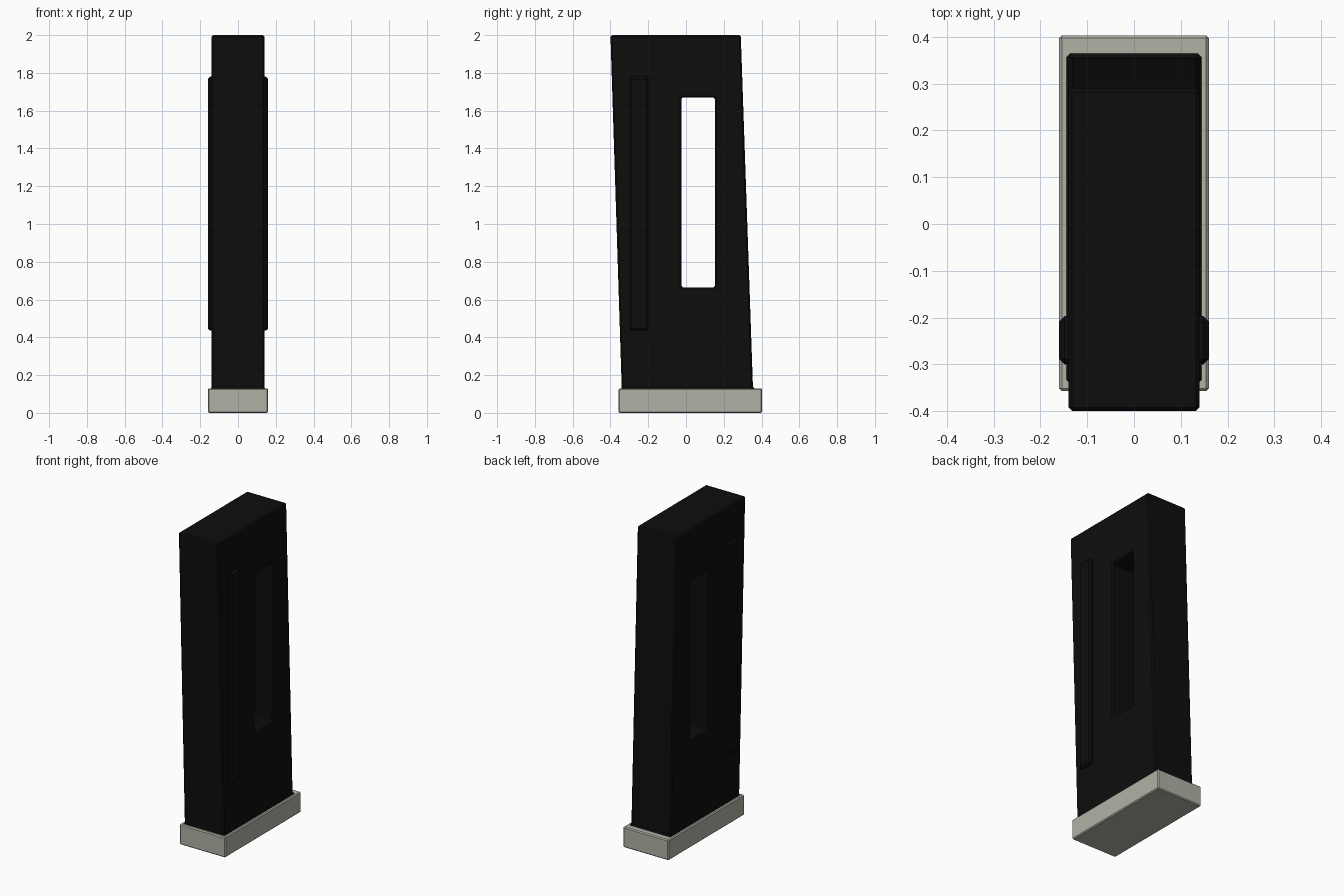
import bpy
import bmesh

cube = bpy.data.objects.get("Cube")
if cube:
    bpy.data.objects.remove(cube, do_unlink=True)


def material(name, color):
    mat = bpy.data.materials.new(name)
    mat.use_nodes = True
    mat.diffuse_color = color
    bsdf = mat.node_tree.nodes["Principled BSDF"]
    bsdf.inputs["Base Color"].default_value = color
    bsdf.inputs["Roughness"].default_value = 0.6
    return mat


black = material("matte black", (0.004, 0.004, 0.004, 1))
grey = material("warm grey", (0.44, 0.44, 0.38, 1))


def finish(name, bm, mat, bevel):
    """Turn a bmesh into a chamfered object."""
    bmesh.ops.recalc_face_normals(bm, faces=bm.faces)
    mesh = bpy.data.meshes.new(name)
    bm.to_mesh(mesh)
    bm.free()
    mesh.materials.append(mat)
    obj = bpy.data.objects.new(name, mesh)
    bpy.context.collection.objects.link(obj)
    mod = obj.modifiers.new("chamfer", "BEVEL")
    mod.width = bevel
    mod.segments = 1
    mod.limit_method = "ANGLE"
    return obj


def box(name, x, y, z, mat, bevel):
    """Box given by (low, high) ranges on each axis."""
    bm = bmesh.new()
    bmesh.ops.create_cube(bm, size=1)
    for v in bm.verts:
        v.co = [(a + b) / 2 + c * (b - a) for c, (a, b) in zip(v.co, (x, y, z))]
    return finish(name, bm, mat, bevel)


# Leaning body with a straight window through both sides
HALF = 0.14
bm = bmesh.new()
rows = []
for z in (0.12, 0.665, 1.67, 2.0):
    t = (z - 0.12) / 1.88
    ys = (-0.34 - 0.06 * t, -0.025, 0.153, 0.355 - 0.065 * t)
    rows.append([bm.verts.new((-HALF, y, z)) for y in ys])
for r in range(3):
    for c in range(3):
        if (r, c) != (1, 1):
            bm.faces.new((rows[r][c], rows[r][c + 1],
                          rows[r + 1][c + 1], rows[r + 1][c]))
side = bmesh.ops.extrude_face_region(bm, geom=bm.faces[:])
for item in side["geom"]:
    if isinstance(item, bmesh.types.BMVert):
        item.co.x = HALF
finish("body", bm, black, 0.008)

# Raised rib on each side, near the front
for label, s in (("left", 1), ("right", -1)):
    box(label + "_rib", sorted((s * 0.12, s * 0.16)), (-0.30, -0.197),
        (0.435, 1.78), black, 0.012)

# Thin collar where the body meets the base
box("collar", (-0.148, 0.148), (-0.345, 0.368), (0.10, 0.138), black, 0.012)

# Base plate
box("base_plate", (-0.16, 0.16), (-0.357, 0.403), (0, 0.13), grey, 0.006)
